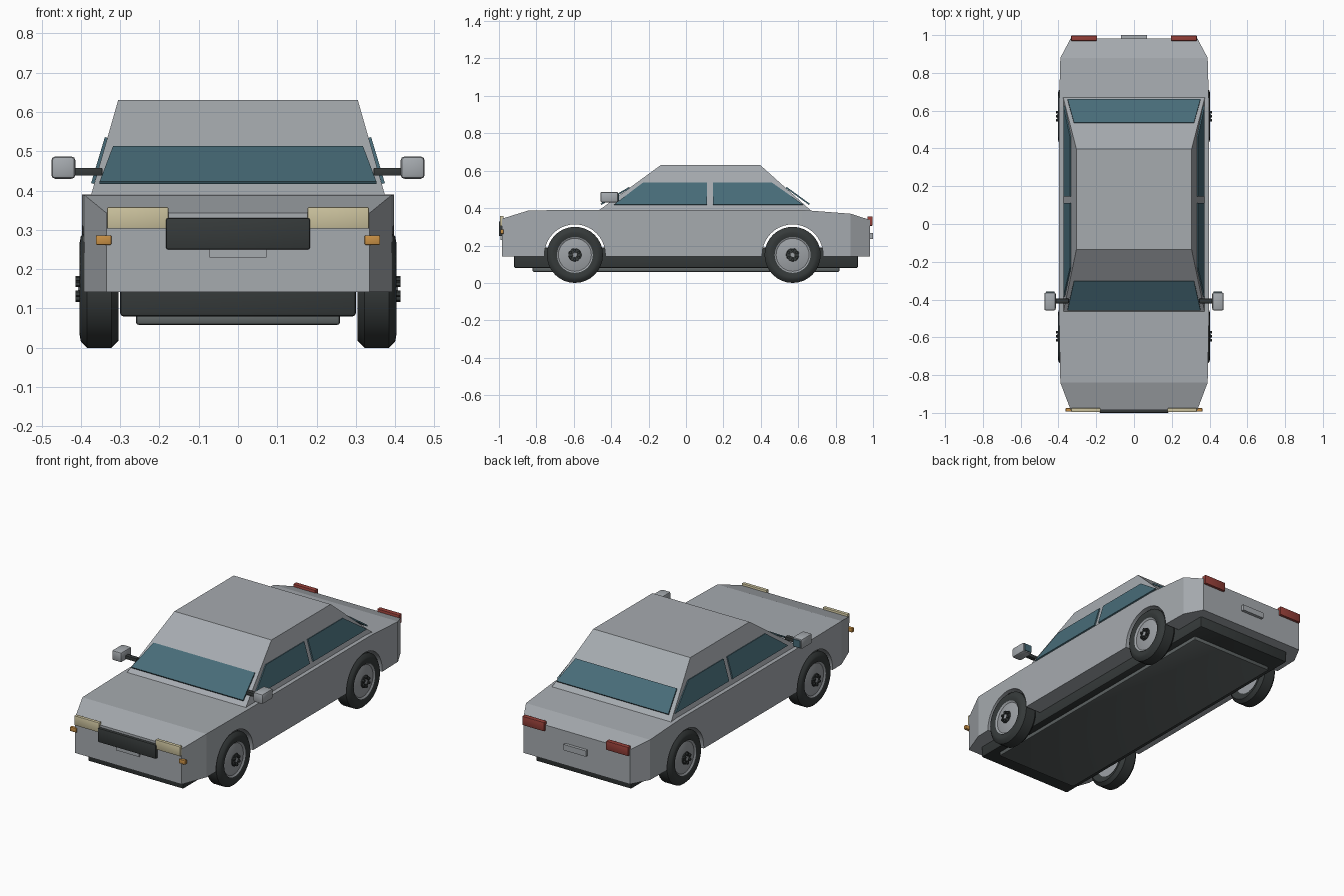
import bpy, bmesh, math
from mathutils import Vector

if "Cube" in bpy.data.objects:
    bpy.data.objects.remove(bpy.data.objects["Cube"])


def material(name, r, g, b):
    m = bpy.data.materials.new(name)
    m.diffuse_color = (r, g, b, 1)
    m.use_nodes = True
    m.node_tree.nodes["Principled BSDF"].inputs["Base Color"].default_value = m.diffuse_color
    return m


PAINT = material("silver paint", .38, .405, .43)
GLASS = material("blue glass", .065, .15, .19)
BLACK = material("black trim", .036, .042, .042)
UNDER = material("dark grey", .11, .125, .125)
METAL = material("wheel metal", .34, .36, .38)
CREAM = material("cream lamp", .60, .54, .34)
AMBER = material("amber lamp", .58, .28, .06)
RED = material("red lamp", .30, .05, .04)


def finish(name, bm, mat, smooth=False):
    bmesh.ops.recalc_face_normals(bm, faces=bm.faces)
    me = bpy.data.meshes.new(name)
    bm.to_mesh(me)
    bm.free()
    me.materials.append(mat)
    ob = bpy.data.objects.new(name, me)
    bpy.context.collection.objects.link(ob)
    if smooth:
        bpy.ops.object.select_all(action='DESELECT')
        ob.select_set(True)
        bpy.context.view_layer.objects.active = ob
        bpy.ops.object.shade_smooth_by_angle(angle=math.radians(35))
    return ob


def box(name, x, y, z, mat, bevel=0.0):
    """Box from (min, max) pairs, with optionally rounded edges."""
    bm = bmesh.new()
    bmesh.ops.create_cube(bm, size=1)
    for v in bm.verts:
        v.co = [(a + b) / 2 + c * (b - a) for (a, b), c in zip((x, y, z), v.co)]
    if bevel:
        bmesh.ops.bevel(bm, geom=bm.edges[:], offset=bevel, segments=2,
                        profile=.5, affect='EDGES')
    return finish(name, bm, mat, bevel > 0)


def loft(name, rings, mat):
    """Skin equal-length rings of points and cap both ends."""
    bm = bmesh.new()
    loops = [[bm.verts.new(p) for p in r] for r in rings]
    n = len(loops[0])
    for a, b in zip(loops, loops[1:]):
        for i in range(n):
            j = (i + 1) % n
            bm.faces.new((a[i], a[j], b[j], b[i]))
    bm.faces.new(loops[0])
    bm.faces.new(loops[-1])
    return finish(name, bm, mat)


def lathe(name, profile, side, cy, cz, mat, segs=32):
    """Spin (x, radius) points around a sideways axle."""
    bm = bmesh.new()
    vs = [bm.verts.new((side * x, cy, cz + r)) for x, r in profile]
    es = [bm.edges.new(p) for p in zip(vs, vs[1:])]
    bmesh.ops.spin(bm, geom=vs + es, cent=(0, cy, cz), axis=(1, 0, 0),
                   angle=math.tau, steps=segs)
    bmesh.ops.remove_doubles(bm, verts=bm.verts, dist=1e-5)
    return finish(name, bm, mat, True)


def plate(name, pts, mat, thick=.004):
    """Thin pane around a flat outline."""
    p = [Vector(q) for q in pts]
    n = (p[1] - p[0]).cross(p[2] - p[0]).normalized() * thick
    return loft(name, [[q - n for q in p], [q + n for q in p]], mat)


# Lower body: rectangular sections along the car (y, half width, top)
sections = [(-.985, .335, .343), (-.84, .39, .388), (-.47, .397, .39),
            (.62, .397, .39), (.88, .39, .37), (.983, .335, .337)]
body = loft("lower_body", [[(-w, y, .142), (w, y, .142), (w, y, t), (-w, y, t)]
                           for y, w, t in sections], PAINT)

# Wheel arches cut right through the body
AXLES = (-.594, .57)
WHEEL_Z = .15
for y in AXLES:
    cutter = lathe("arch_cutter", [(-.6, 0), (-.6, .163), (.6, .163), (.6, 0)],
                   1, y, WHEEL_Z, PAINT, 40)
    cutter.hide_render = True
    mod = body.modifiers.new("arch", 'BOOLEAN')
    mod.operation = 'DIFFERENCE'
    mod.solver = 'EXACT'
    mod.object = cutter
    bpy.context.view_layer.objects.active = body
    bpy.ops.object.modifier_apply(modifier=mod.name)
    bpy.data.objects.remove(cutter)

# Cabin
loft("cabin", [[(-w, f, z), (w, f, z), (w, b, z), (-w, b, z)]
               for w, f, b, z in ((.375, -.47, .67, .385), (.305, -.135, .397, .63))], PAINT)

# Front and rear screens
for name, y0, y1 in (("windscreen", -.455, -.302), ("rear_window", .66, .536)):
    plate(name, [(-.352, y0, .42), (.352, y0, .42), (.318, y1, .51), (-.318, y1, .51)], GLASS)

# Underbody
box("underbody", (-.30, .30), (-.92, .92), (.08, .19), BLACK, .008)
box("floor_pan", (-.26, .26), (-.82, .82), (.058, .085), UNDER, .008)

tyre = [(.32, .095), (.306, .115), (.304, .132), (.322, .15), (.384, .15),
        (.400, .134), (.403, .118), (.396, .096)]
rim = [(.32, 0), (.32, .1), (.394, .1), (.388, .088), (.398, .045), (.398, 0)]
hub = [(.39, 0), (.39, .037), (.403, .034), (.403, 0)]

for s, tag in ((-1, "left"), (1, "right")):
    # Side windows follow the slope of the cabin
    for name, a, b, c, d in (("front", -.385, .112, .112, -.23),
                             ("rear", .145, .626, .46, .145)):
        plate(f"{tag}_{name}_side_window",
              [(s * .37, a, .418), (s * .37, b, .418),
               (s * .335, c, .535), (s * .335, d, .535)], GLASS)

    # Wheels
    for y, end in zip(AXLES, ("front", "rear")):
        w = f"{tag}_{end}"
        lathe(w + "_tyre", tyre, s, y, WHEEL_Z, BLACK)
        lathe(w + "_rim", rim, s, y, WHEEL_Z, METAL)
        lathe(w + "_hub", hub, s, y, WHEEL_Z, BLACK, 20)
        lathe(w + "_hub_cap", [(.4, .014), (.407, .012), (.407, 0)], s, y, WHEEL_Z, METAL, 12)
        for k in range(6):
            a = k * math.tau / 6
            lathe(w + "_nut", [(.4, .008), (.413, .008), (.413, 0)], s,
                  y + .025 * math.sin(a), WHEEL_Z + .025 * math.cos(a), BLACK, 6)

    def span(a, b):
        return tuple(sorted((s * a, s * b)))

    # Door mirror
    box(tag + "_mirror_arm", span(.345, .42), (-.42, -.395), (.438, .458), BLACK, .003)
    box(tag + "_mirror", span(.414, .475), (-.458, -.362), (.43, .487), PAINT, .01)
    box(tag + "_mirror_glass", span(.422, .467), (-.365, -.358), (.438, .479), GLASS)

    # Lamps
    box(tag + "_headlamp", span(.177, .333), (-.995, -.975), (.303, .358), CREAM, .003)
    box(tag + "_indicator", span(.322, .362), (-.993, -.975), (.262, .286), AMBER, .003)
    box(tag + "_tail_lamp", span(.195, .333), (.97, .997), (.305, .356), RED, .003)

# Grille and number plates
box("grille", (-.183, .183), (-1, -.975), (.25, .33), BLACK, .005)
box("front_plate", (-.072, .072), (-.992, -.98), (.23, .258), PAINT)
box("rear_plate", (-.07, .07), (.975, 1), (.234, .267), PAINT)
